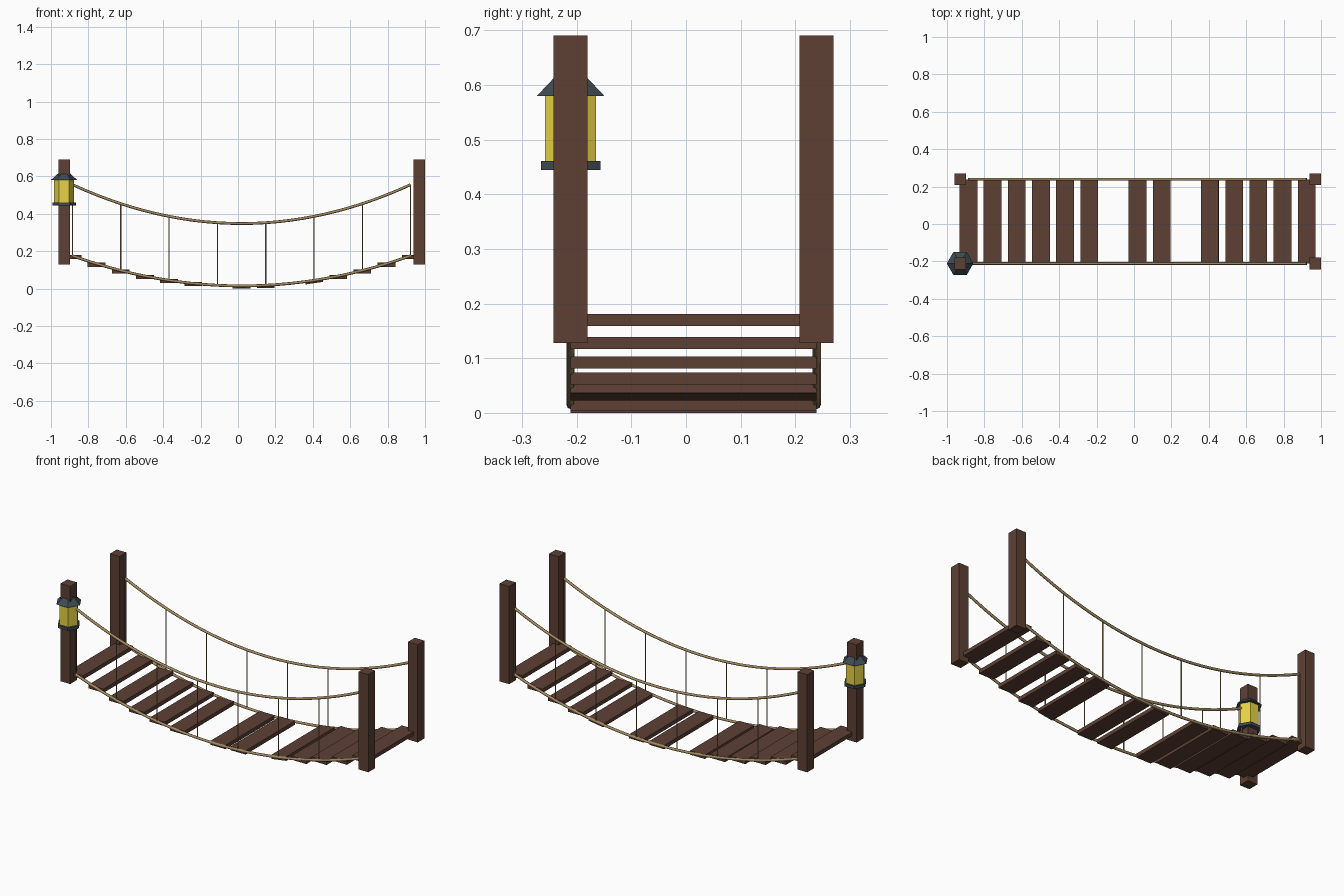
import bpy, math

if "Cube" in bpy.data.objects:
    bpy.data.objects.remove(bpy.data.objects["Cube"])


def material(name, rgb):
    m = bpy.data.materials.new(name)
    lin = [((c / 255 + 0.055) / 1.055) ** 2.4 for c in rgb]
    m.diffuse_color = (*lin, 1)
    m.use_nodes = True
    m.node_tree.nodes["Principled BSDF"].inputs["Base Color"].default_value = m.diffuse_color
    return m


WOOD = material("dark wood", (93, 64, 52))
ROPE = material("tan rope", (165, 140, 98))
METAL = material("dark metal", (62, 74, 83))
GLASS = material("yellow glass", (235, 214, 70))

MID, HALF = 0.019, 0.904          # middle and half length of the span
SIDES = {"front": -0.211, "back": 0.239}
POSTS = {"left": -0.930, "right": 0.968}


def sag(t, low, rise):
    return low + rise * t * t


def lower(t):
    return sag(t, 0.0145, 0.161)


def upper(t):
    return sag(t, 0.348, 0.208)


def finish(name, mat):
    ob = bpy.context.object
    ob.name = ob.data.name = name
    ob.data.materials.clear()
    ob.data.materials.append(mat)
    return ob


def box(name, loc, size, mat, tilt=0):
    bpy.ops.mesh.primitive_cube_add(size=1, location=loc)
    ob = finish(name, mat)
    ob.scale = size
    ob.rotation_euler.y = tilt
    return ob


def hexagon(name, x, y, z0, z1, r0, r1, mat):
    # six-sided prism or cone with corners along x
    bpy.ops.mesh.primitive_cone_add(vertices=6, radius1=r0, radius2=r1, depth=z1 - z0,
                                    location=(x, y, (z0 + z1) / 2),
                                    rotation=(0, 0, math.radians(30)))
    return finish(name, mat)


def rope(name, points, radius):
    cu = bpy.data.curves.new(name, "CURVE")
    cu.dimensions = "3D"
    cu.bevel_depth = radius
    cu.bevel_resolution = 2
    cu.use_fill_caps = True
    sp = cu.splines.new("POLY")
    sp.points.add(len(points) - 1)
    for p, co in zip(sp.points, points):
        p.co = (*co, 1)
    ob = bpy.data.objects.new(name, cu)
    bpy.context.collection.objects.link(ob)
    bpy.ops.object.select_all(action="DESELECT")
    ob.select_set(True)
    bpy.context.view_layer.objects.active = ob
    bpy.ops.object.convert(target="MESH")
    finish(name, ROPE)
    bpy.ops.object.shade_smooth_by_angle(angle=math.radians(50))


# corner posts
for end, x in POSTS.items():
    for side, y in SIDES.items():
        box(f"{end}_{side}_post", (x, y, 0.409), (0.062, 0.062, 0.562), WOOD)

# planks: fifteen slots, two missing and one tilted
for i in range(15):
    if i in (6, 9):
        continue
    t = i / 7 - 1
    tilt = math.radians(-8.5) if i == 10 else 0
    box(f"plank_{i}", (MID + HALF * t, 0.014, sag(t, 0.011, 0.159)),
        (0.095, 0.45, 0.022), WOOD, tilt)

# sagging ropes and vertical hangers on each side
STEPS = [k / 14 - 1 for k in range(29)]
for side, y in SIDES.items():
    for label, height in (("deck_rope", lower), ("hand_rope", upper)):
        rope(f"{side}_{label}", [(MID + HALF * t, y, height(t)) for t in STEPS], 0.0075)
    for i in range(8):
        t = i * 2 / 7 - 1
        x = MID + HALF * t
        rope(f"{side}_hanger_{i}", [(x, y, lower(t)), (x, y, upper(t))], 0.003)

# lantern wrapped around the front left post
lx, ly = POSTS["left"], SIDES["front"]
hexagon("lantern_base", lx, ly, 0.444, 0.461, 0.063, 0.063, METAL)
hexagon("lantern_glass", lx, ly, 0.461, 0.58, 0.054, 0.054, GLASS)
hexagon("lantern_roof", lx, ly, 0.58, 0.645, 0.071, 0, METAL)
